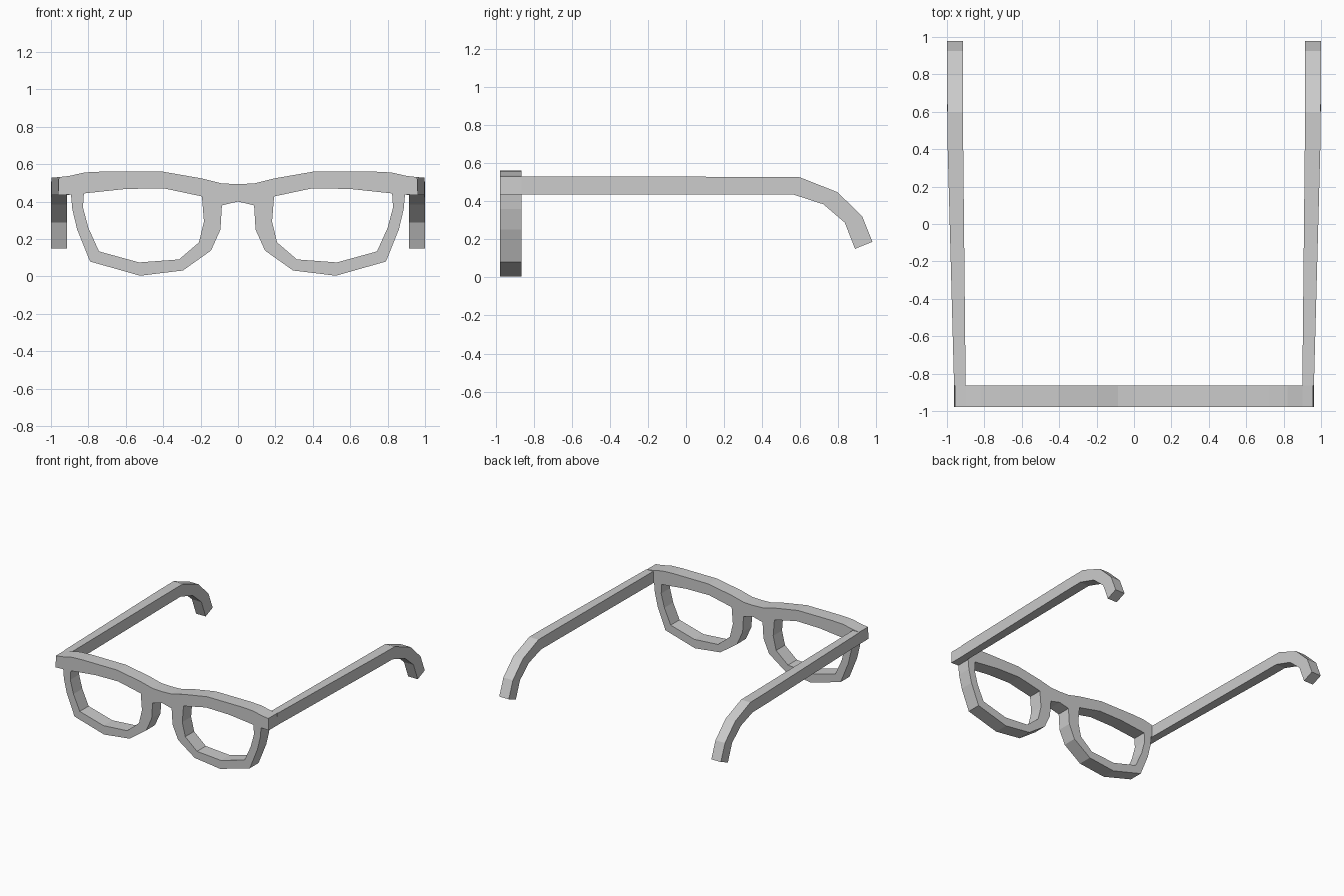
import bpy, bmesh
from math import pi

if "Cube" in bpy.data.objects:
    bpy.data.objects.remove(bpy.data.objects["Cube"])

Y0, Y1 = -0.978, -0.864      # front and back of the lens frame

# Right half of the outer outline, from the bridge top round to the bridge bottom (x, z)
outer = [(0, .494), (.086, .497), (.193, .524), (.406, .561), (.72, .561), (.82, .556),
         (.9, .538), (.958, .531), (.962, .435), (.893, .438), (.886, .36), (.86, .251),
         (.791, .08), (.524, .004), (.294, .032), (.144, .139), (.094, .25), (.086, .38), (0, .401)]
# Right lens opening (x, z)
lens = [(.193, .428), (.396, .471), (.6, .468), (.824, .444), (.829, .369), (.8, .26),
        (.743, .134), (.529, .075), (.315, .091), (.209, .182), (.182, .294)]


def mirrored(points):
    return [(-x, z) for x, z in reversed(points)]


def add_spline(curve, points):
    s = curve.splines.new('POLY')
    s.points.add(len(points) - 1)
    for p, (x, z) in zip(s.points, points):
        p.co = (x, z, 0, 1)
    s.use_cyclic_u = True
    s.use_smooth = False


# Lens frame: filled outline with two openings, given depth
curve = bpy.data.curves.new("lens_frame", 'CURVE')
curve.dimensions = '2D'
curve.fill_mode = 'BOTH'
curve.extrude = (Y1 - Y0) / 2
add_spline(curve, outer + mirrored(outer[1:-1]))
add_spline(curve, lens)
add_spline(curve, mirrored(lens))
frame = bpy.data.objects.new("lens_frame", curve)
bpy.context.collection.objects.link(frame)
frame.rotation_euler = (pi / 2, 0, 0)
frame.location.y = (Y0 + Y1) / 2
bpy.context.view_layer.objects.active = frame
frame.select_set(True)
bpy.ops.object.convert(target='MESH')

# Temple stations: (inner x, outer x, top (y, z), bottom (y, z))
stations = [
    (.9, .962, (Y1, .531), (Y1, .435)),
    (.913, .996, (.4, .528), (.4, .435)),
    (.914, .998, (.595, .527), (.565, .435)),
    (.914, 1.0, (.795, .448), (.722, .384)),
    (.914, 1.0, (.925, .322), (.834, .288)),
    (.914, 1.0, (.979, .187), (.888, .15)),
]


def temple(name, side):
    bm = bmesh.new()
    rings = []
    for xi, xo, top, bottom in stations:
        rings.append([bm.verts.new((side * x, *p)) for x, p in
                      ((xi, top), (xo, top), (xo, bottom), (xi, bottom))])
    for a, b in zip(rings, rings[1:]):
        for i in range(4):
            j = (i + 1) % 4
            bm.faces.new((a[i], a[j], b[j], b[i]))
    bm.faces.new(rings[0])
    bm.faces.new(rings[-1])
    bmesh.ops.recalc_face_normals(bm, faces=bm.faces)
    me = bpy.data.meshes.new(name)
    bm.to_mesh(me)
    bm.free()
    bpy.context.collection.objects.link(bpy.data.objects.new(name, me))


# Temples with hooked ear ends
temple("temple_right", 1)
temple("temple_left", -1)
